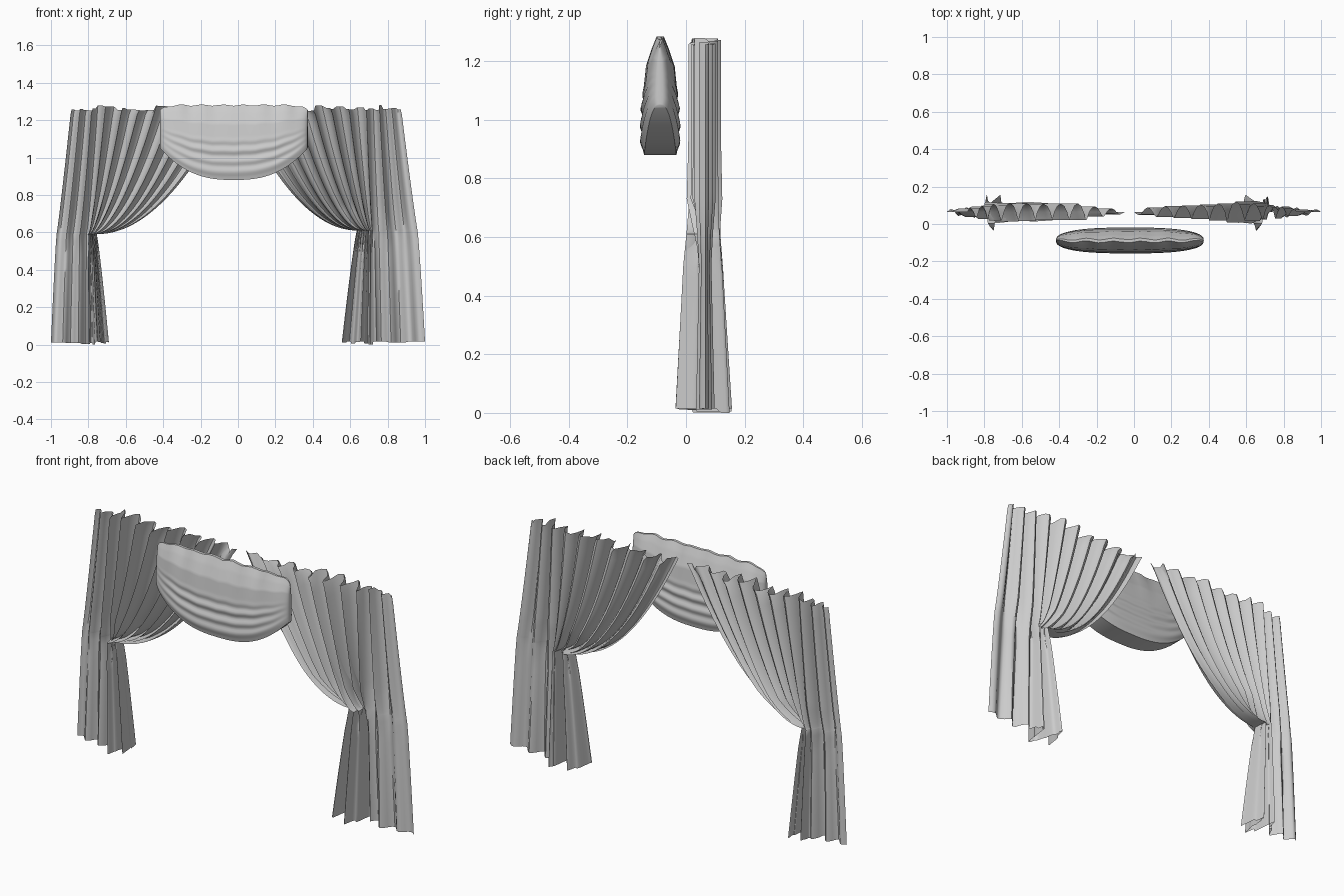
import bpy, math, random

if "Cube" in bpy.data.objects:
    bpy.data.objects.remove(bpy.data.objects["Cube"])

random.seed(4)


def interp(x, pts):
    # piecewise linear lookup
    for (a, va), (b, vb) in zip(pts, pts[1:]):
        if x <= b:
            return va + (vb - va) * max(0, x - a) / (b - a)
    return pts[-1][1]


def make_object(name, verts, faces):
    me = bpy.data.meshes.new(name)
    me.from_pydata(verts, [], faces)
    me.update()
    ob = bpy.data.objects.new(name, me)
    bpy.context.collection.objects.link(ob)
    bpy.ops.object.select_all(action='DESELECT')
    ob.select_set(True)
    bpy.context.view_layer.objects.active = ob
    bpy.ops.object.shade_smooth_by_angle(angle=math.radians(50))
    return ob


def curtain(name, side, top, tie, hem, tie_z, split, pleats=10):
    """Pleated sheet; top, tie and hem list |x| at outer edge, panel edge and inner edge."""
    cols, up, down = pleats * 8, 26, 16
    line = lambda xs, u: interp(u, [(0, xs[0]), (split, xs[1]), (1, xs[2])])
    jag = [random.uniform(-0.032, 0.0) for _ in range(cols // 3 + 1)]
    hem_jag = [random.uniform(0.0, 0.016) for _ in range(pleats + 2)]
    scale = [random.uniform(0.7, 1.0) for _ in range(pleats + 1)]
    levels = [1 - i / up for i in range(up)] + [-i / down for i in range(down + 1)]
    verts, faces = [], []
    for s in levels:
        for j in range(cols + 1):
            u = j / cols
            g = max(0, (u - split) / (1 - split))
            phase = 2 * math.pi * pleats * u
            a_top = interp(u, [(0, .015), (split, .055), (.6, .058), (.85, .04), (1, .012)])
            a_tie = interp(u, [(0, .016), (split, .055), (.6, .072), (1, .045)])
            a_hem = interp(u, [(0, .03), (split, .09), (.6, .105), (1, .09)])
            if s > 0:
                t = s * s
                f = t ** (.92 - .42 * min(1, u * 1.4))
                x = line(tie, u) + (line(top, u) - line(tie, u)) * f
                z = tie_z + (1.28 - tie_z) * t
                if s == 1:
                    z += jag[j // 3]
                amp = a_tie + (a_top - a_tie) * min(1, 2.2 * t)
            else:
                w = -s
                x = line(tie, u) + (line(hem, u) - line(tie, u)) * w ** .85
                z = tie_z * (1 - w) + w * hem_jag[j // 8]
                amp = a_tie + (a_hem - a_tie) * w
            # narrow pleats above the tie turn into a few broad folds below it
            b = min(1, max(0, (tie_z + .12 - z) / .22))
            fine = scale[j // 8] * math.sin(phase)
            broad = math.sin(2 * math.pi * (1.6 * g) + .25) if u > split else .35 * math.sin(phase)
            y = .064 + amp * ((1 - b) * fine + b * (.85 * broad + .15 * fine))
            x += .012 * math.cos(phase) * (1 - b) * math.sin(math.pi * u)
            verts.append((side * x, y, z))
    n = cols + 1
    for r in range(len(levels) - 1):
        for j in range(cols):
            q = (r * n + j, r * n + j + 1, (r + 1) * n + j + 1, (r + 1) * n + j)
            faces.append(q if side > 0 else q[::-1])
    return make_object(name, verts, faces)


# Tied back curtains
curtain("left_curtain", -1, (.89, .74, .05), (.970, .80, .755), (1.0, .80, .69), .590, .24)
curtain("right_curtain", 1, (.87, .70, .0), (.960, .72, .635), (1.0, .73, .555), .610, .26)

# Central swag: hollow draped body, thin gathered top and full rounded belly
N, R, cx, half = 96, 48, -.022, .395
verts, faces = [], []
depth = [(0, .008), (.1, .026), (.25, .048), (.5, .060), (.85, .067), (.93, .064), (1, .055)]
for r in range(R + 1):
    v = r / R
    d = interp(v, depth)
    for i in range(N):
        a = 2 * math.pi * i / N
        c, s = math.cos(a), math.sin(a)
        q = math.copysign(abs(c) ** .75, c)
        k = math.copysign(abs(s) ** .75, s)
        x = cx + half * q
        z_top = 1.280 + .004 * math.sin(57 * x) - .03 * abs(q) ** 14
        z_bot = .88 + .17 * abs(q) ** 2.6
        # shallow hanging folds in the lower half, flat cloth above
        fold = .005 * min(1, max(0, (v - .42) / .15)) * (1 - v ** 8) * (1 - q ** 4)
        y = -.088 + k * (d + fold * math.sin(2 * math.pi * (v * 7 + .12 * math.sin(3 * x))))
        y += .005 * math.sin(43 * x) * (1 - v) ** 4
        verts.append((x, y, z_top + (z_bot - z_top) * v))
for r in range(R):
    for i in range(N):
        j = (i + 1) % N
        faces.append((r * N + i, (r + 1) * N + i, (r + 1) * N + j, r * N + j))
# underside and top seam
for base, flip in ((R * N, False), (0, True)):
    for i in range(N // 2):
        q = [base + i, base + (N - i) % N, base + N - i - 1, base + i + 1]
        q = list(dict.fromkeys(q))
        faces.append(q[::-1] if flip else q)
make_object("center_swag", verts, faces)
